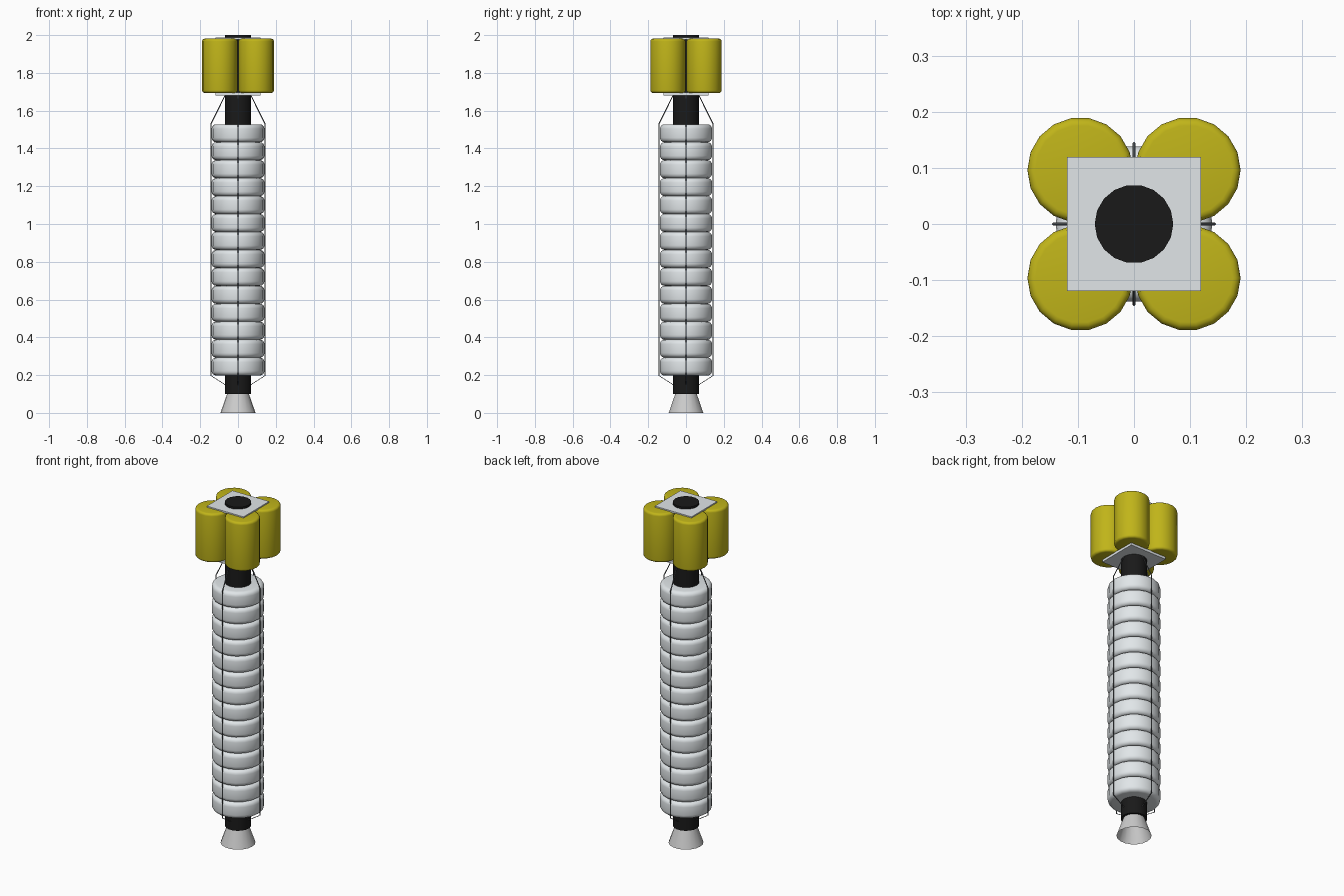
import bpy, bmesh, math
from mathutils import Vector

if "Cube" in bpy.data.objects:
    bpy.data.objects.remove(bpy.data.objects["Cube"])

SIDES = 18


def material(name, rgb):
    m = bpy.data.materials.new(name)
    m.diffuse_color = (*rgb, 1)
    m.use_nodes = True
    m.node_tree.nodes["Principled BSDF"].inputs["Base Color"].default_value = m.diffuse_color
    return m


yellow = material("yellow", (0.53, 0.46, 0.01))
black = material("black", (0.01, 0.01, 0.01))
white = material("white", (0.75, 0.79, 0.81))
steel = material("dark_steel", (0.12, 0.13, 0.14))


def finish(bm, name, mat=None, loc=(0, 0, 0), smooth=True):
    bmesh.ops.recalc_face_normals(bm, faces=bm.faces[:])
    me = bpy.data.meshes.new(name)
    bm.to_mesh(me)
    bm.free()
    ob = bpy.data.objects.new(name, me)
    bpy.context.collection.objects.link(ob)
    ob.location = loc
    if mat:
        me.materials.append(mat)
    if smooth:
        bpy.ops.object.select_all(action='DESELECT')
        ob.select_set(True)
        bpy.context.view_layer.objects.active = ob
        bpy.ops.object.shade_smooth_by_angle(angle=math.radians(35))
    return ob


def lathe(name, profile, mat=None, loc=(0, 0, 0), capped=True):
    """Revolve (radius, z) points around z, with a corner on the x axis."""
    bm = bmesh.new()
    step = 2 * math.pi / SIDES
    rings = [[bm.verts.new((r * math.cos(i * step), r * math.sin(i * step), z))
              for i in range(SIDES)] for r, z in profile]
    for a, b in zip(rings, rings[1:]):
        for i in range(SIDES):
            j = (i + 1) % SIDES
            bm.faces.new((a[i], a[j], b[j], b[i]))
    if capped:
        bm.faces.new(rings[0])
        bm.faces.new(rings[-1])
    return finish(bm, name, mat, loc)


def rounded(r, z0, z1, b, n=4):
    """Cylinder profile with rounded rims."""
    arc = [(math.sin(k / n * math.pi / 2) * b, math.cos(k / n * math.pi / 2) * b)
           for k in range(n + 1)]
    low = [(r - b + s, z0 + b - c) for s, c in arc]
    high = [(r - b + s, z1 - b + c) for s, c in reversed(arc)]
    return low + high


def plate(name, z0, z1, half):
    bm = bmesh.new()
    bmesh.ops.create_cube(bm, size=1)
    bmesh.ops.scale(bm, vec=(2 * half, 2 * half, z1 - z0), verts=bm.verts)
    finish(bm, name, white, (0, 0, (z0 + z1) / 2), smooth=False)


# Central core and open exhaust bell
lathe("core", [(0.07, 0.1), (0.07, 2.0)], black)
lathe("nozzle", [(0.093, 0), (0.058, 0.1)], capped=False)

# Stack of rounded body segments
PITCH = 1.33 / 14
for k in range(14):
    z = 0.198 + k * PITCH
    lathe(f"body_segment_{k + 1}", rounded(0.14, z, z + PITCH, 0.024), white)

# Four tanks held between two square plates
for sx in (-1, 1):
    for sy in (-1, 1):
        lathe("tank", rounded(0.094, 1.694, 1.981, 0.014), yellow,
              (sx * 0.096, sy * 0.096, 0))
plate("upper_plate", 1.978, 1.988, 0.119)
plate("lower_plate", 1.68, 1.696, 0.119)

# Four thin stays running along the body
PATH = [(0.066, 0.148), (0.143, 0.197), (0.143, 1.53), (0.068, 1.682)]
R = 0.003
for q in range(4):
    a = q * math.pi / 2
    out = Vector((math.cos(a), math.sin(a), 0))
    side = Vector((-math.sin(a), math.cos(a), 0))
    bm = bmesh.new()
    rings = []
    for r, z in PATH:
        c = out * r + Vector((0, 0, z))
        rings.append([bm.verts.new(c + (out * math.cos(t) + side * math.sin(t)) * R)
                      for t in (i * math.pi / 3 for i in range(6))])
    for lo, hi in zip(rings, rings[1:]):
        for i in range(6):
            j = (i + 1) % 6
            bm.faces.new((lo[i], lo[j], hi[j], hi[i]))
    bm.faces.new(rings[0])
    bm.faces.new(rings[-1])
    finish(bm, f"stay_{q + 1}", steel, smooth=False)
